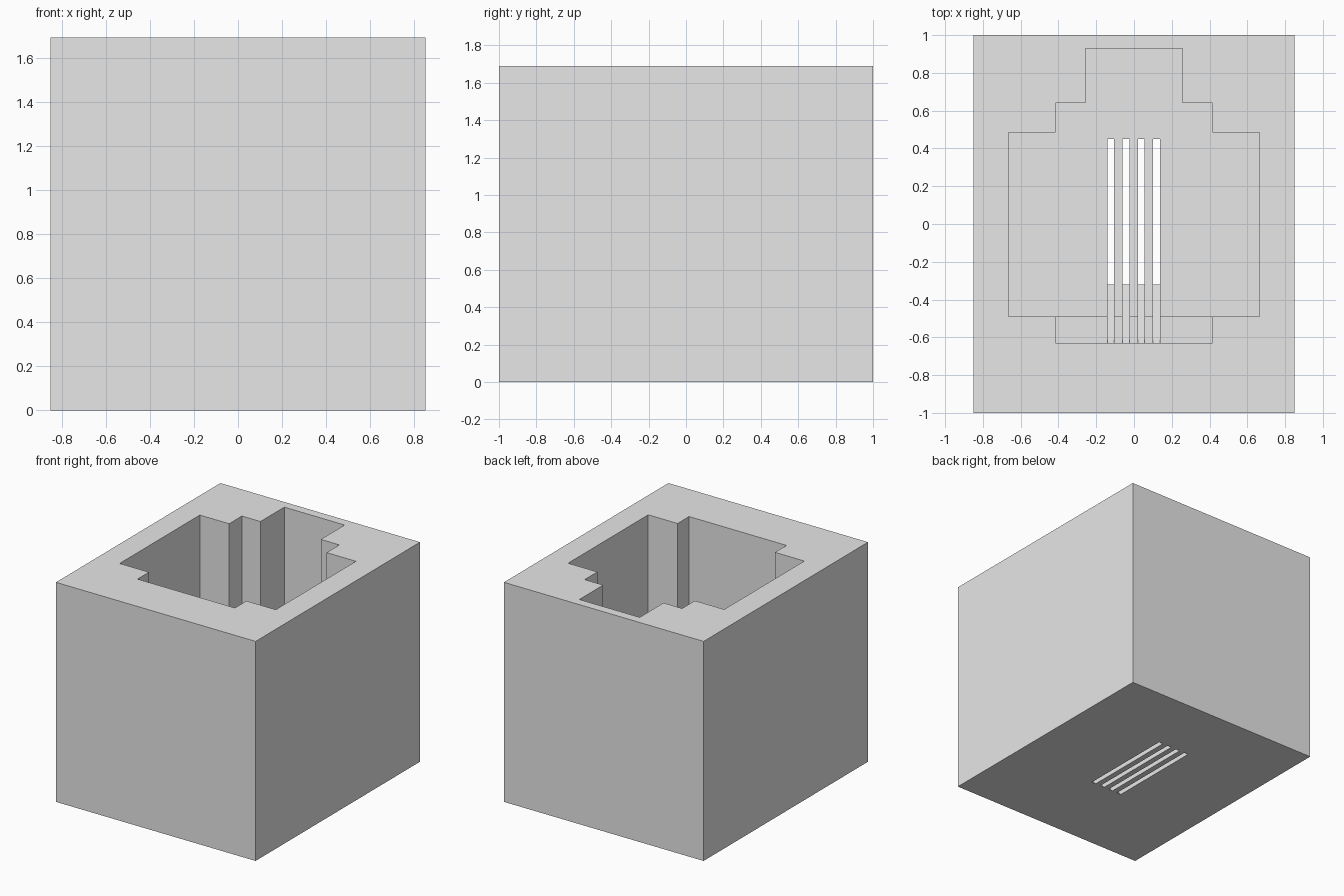
import bpy
import bmesh

old = bpy.data.objects.get("Cube")
if old:
    bpy.data.objects.remove(old, do_unlink=True)

grey = bpy.data.materials.new("light_grey")
grey.use_nodes = True
GREY = (0.8, 0.8, 0.8, 1)
grey.diffuse_color = GREY
grey.node_tree.nodes["Principled BSDF"].inputs["Base Color"].default_value = GREY


def prism(name, outline, offset):
    """Extrude a closed 3D outline along an offset vector."""
    bm = bmesh.new()
    face = bm.faces.new([bm.verts.new(p) for p in outline])
    new = bmesh.ops.extrude_face_region(bm, geom=[face])["geom"]
    bmesh.ops.translate(bm, vec=offset,
                        verts=[v for v in new if isinstance(v, bmesh.types.BMVert)])
    bmesh.ops.recalc_face_normals(bm, faces=bm.faces)
    mesh = bpy.data.meshes.new(name)
    bm.to_mesh(mesh)
    bm.free()
    mesh.materials.append(grey)
    obj = bpy.data.objects.new(name, mesh)
    bpy.context.collection.objects.link(obj)
    return obj


def mirrored(half, z):
    """Complete a right-hand half outline across x = 0 at height z."""
    return [(x, y, z) for x, y in half] + [(-x, y, z) for x, y in reversed(half)]


HEIGHT = 1.69
FLOOR = 0.25
NICHE_FLOOR = 0.4
ABOVE = HEIGHT + 0.1

# Solid outer block
block = prism("block", mirrored([(0.85, -1), (0.85, 1)], 0), (0, 0, HEIGHT))

# Stepped main pocket and the shallower niche in front of it
pocket = [(0.665, -0.49), (0.665, 0.485), (0.415, 0.485),
          (0.415, 0.64), (0.257, 0.64), (0.257, 0.93)]
niche = [(0.415, -0.63), (0.415, -0.45)]
cutters = [
    prism("pocket_cutter", mirrored(pocket, FLOOR), (0, 0, ABOVE - FLOOR)),
    prism("niche_cutter", mirrored(niche, NICHE_FLOOR), (0, 0, ABOVE - NICHE_FLOOR)),
]

# Four floor slots, each with a ramp rising to the front of the niche
WIDTH = 0.036
slot_side = [(0.45, -0.1), (0.45, 0.5), (-0.63, 0.5),
             (-0.63, NICHE_FLOOR - 0.01), (-0.32, 0), (-0.32, -0.1)]
for x in (-0.123, -0.042, 0.038, 0.119):
    side = [(x - WIDTH / 2, y, z) for y, z in slot_side]
    cutters.append(prism("slot_cutter", side, (WIDTH, 0, 0)))

# Cut every opening out of the block
for cutter in cutters:
    cutter.hide_render = True
    cut = block.modifiers.new(cutter.name, "BOOLEAN")
    cut.operation = "DIFFERENCE"
    cut.solver = "EXACT"
    cut.object = cutter

depsgraph = bpy.context.evaluated_depsgraph_get()
result = bpy.data.meshes.new_from_object(block.evaluated_get(depsgraph))
block.modifiers.clear()
block.data = result
for cutter in cutters:
    bpy.data.objects.remove(cutter, do_unlink=True)
